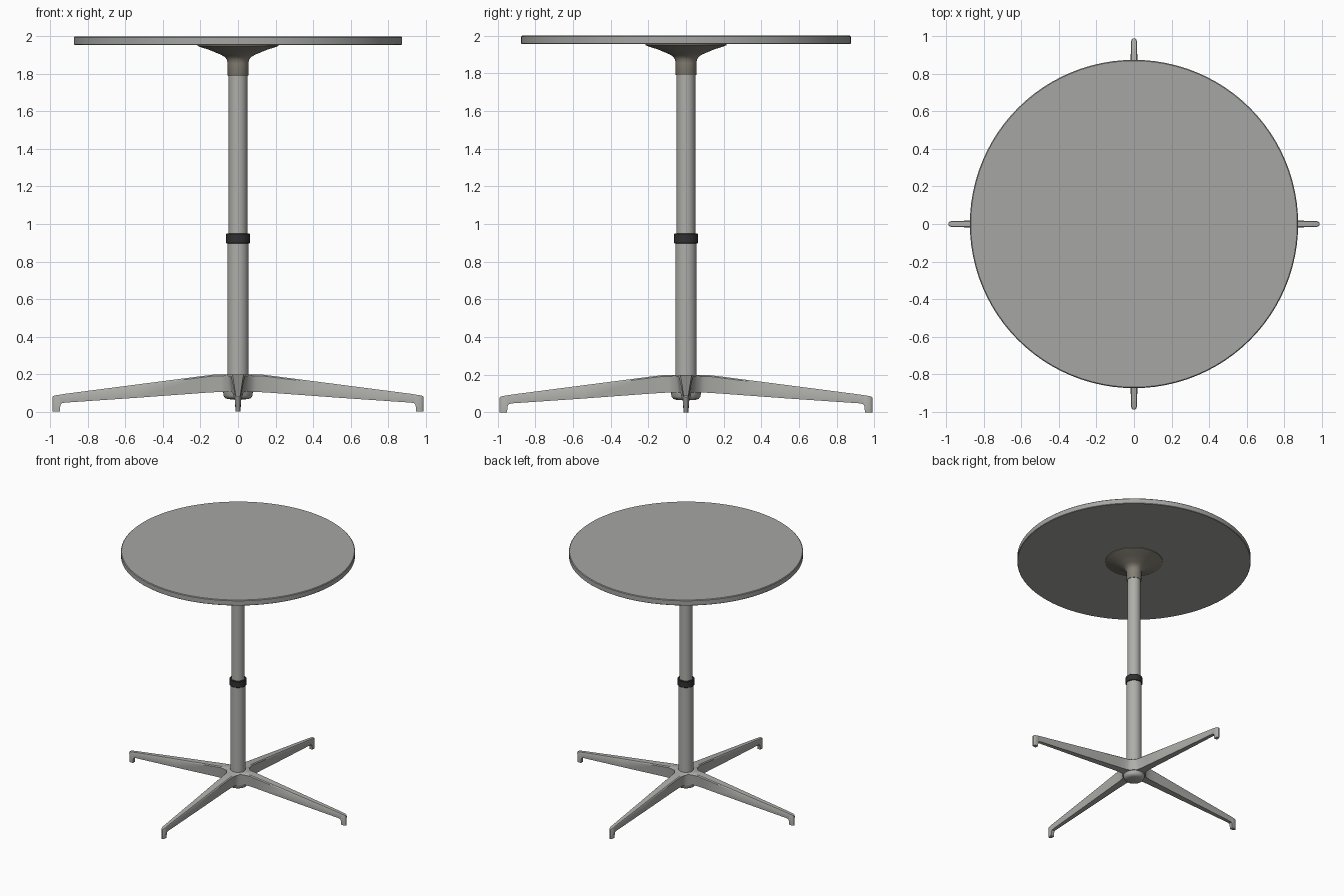
import bpy, bmesh, math

cube = bpy.data.objects.get("Cube")
if cube:
    bpy.data.objects.remove(cube, do_unlink=True)


def material(name, rgb):
    mat = bpy.data.materials.new(name)
    mat.use_nodes = True
    mat.diffuse_color = (*rgb, 1)
    mat.node_tree.nodes["Principled BSDF"].inputs["Base Color"].default_value = (*rgb, 1)
    return mat


laminate = material("grey laminate", (0.38, 0.38, 0.37))
metal = material("brushed metal", (0.42, 0.42, 0.40))
bronze = material("dull bronze", (0.24, 0.22, 0.18))
black = material("black rubber", (0.03, 0.03, 0.03))


def finish(name, bm, mat, angle=35):
    bmesh.ops.remove_doubles(bm, verts=bm.verts, dist=0.0001)
    bmesh.ops.recalc_face_normals(bm, faces=bm.faces)
    mesh = bpy.data.meshes.new(name)
    bm.to_mesh(mesh)
    bm.free()
    obj = bpy.data.objects.new(name, mesh)
    bpy.context.collection.objects.link(obj)
    mesh.materials.append(mat)
    bpy.ops.object.select_all(action="DESELECT")
    obj.select_set(True)
    bpy.context.view_layer.objects.active = obj
    bpy.ops.object.shade_smooth_by_angle(angle=math.radians(angle))
    return obj


def lathe(name, profile, mat, steps=48):
    """Spin a closed (radius, height) profile round the z axis."""
    bm = bmesh.new()
    verts = [bm.verts.new((r, 0, z)) for r, z in profile]
    edges = [bm.edges.new(pair) for pair in zip(verts, verts[1:])]
    bmesh.ops.spin(bm, geom=verts + edges, cent=(0, 0, 0), axis=(0, 0, 1),
                   angle=math.tau, steps=steps)
    return finish(name, bm, mat)


def tube(name, radius, low, high, mat, edge=0.003):
    return lathe(name, [(0, low), (radius - edge, low), (radius, low + edge),
                        (radius, high - edge), (radius - edge, high), (0, high)], mat)


# Round top and its flared support
lathe("table_top", [(0, 1.955), (0.872, 1.955), (0.875, 1.958), (0.875, 1.995),
                    (0.87, 2), (0, 2)], laminate, 96)
lathe("top_bracket", [(0, 1.79), (0.053, 1.79), (0.055, 1.793), (0.055, 1.855),
                      (0.059, 1.875), (0.07, 1.89), (0.09, 1.902), (0.15, 1.927),
                      (0.205, 1.945), (0.216, 1.95), (0.216, 1.956), (0, 1.956)], bronze)

# Telescoping column
tube("upper_post", 0.05, 0.9, 1.8, metal)
tube("lower_post", 0.057, 0.1, 0.91, metal)
tube("collar", 0.063, 0.897, 0.95, black)
lathe("hub_cap", [(0, 0.065), (0.05, 0.066), (0.068, 0.072), (0.077, 0.084),
                  (0.08, 0.11), (0, 0.11)], metal)

# Four-arm base: distance out, half width, top height, bottom height
stations = [(0, 0, 0.198, 0.105), (0.062, 0.062, 0.198, 0.105),
            (0.075, 0.052, 0.198, 0.105), (0.095, 0.044, 0.198, 0.105),
            (0.13, 0.038, 0.197, 0.103), (0.18, 0.036, 0.191, 0.1),
            (0.55, 0.026, 0.143, 0.073), (0.92, 0.017, 0.095, 0.048),
            (0.94, 0.017, 0.092, 0.044), (0.947, 0.017, 0.091, 0.034),
            (0.95, 0.017, 0.09, 0), (0.972, 0.016, 0.087, 0),
            (0.983, 0.012, 0.084, 0), (0.989, 0.005, 0.08, 0)]
bm = bmesh.new()
for k in range(4):
    c, s = round(math.cos(k * math.pi / 2)), round(math.sin(k * math.pi / 2))

    def corner(x, y, z):
        return bm.verts.new((c * x - s * y, s * x + c * y, z))

    rings = []
    for i, (x, w, top, bottom) in enumerate(stations):
        if i == 0:
            rings.append([corner(0, 0, bottom), corner(0, 0, top)])
            continue
        soft = 0.007 if i > 1 else 0
        low = w * (1 if i == 1 else 0.8)
        ring = [corner(x, -low, bottom), corner(x, -w, top - soft)]
        ring += [corner(x, -w * (0.8 if soft else 0.9), top), corner(x, w * (0.8 if soft else 0.9), top)]
        ring += [corner(x, w, top - soft), corner(x, low, bottom)]
        rings.append(ring)
    # Hub wedge, meeting its neighbours on the diagonals
    first = rings[1]
    bm.faces.new((rings[0][0], first[0], first[5]))
    bm.faces.new([rings[0][1]] + first[1:5])
    for a, b in zip(rings[1:], rings[2:]):
        for j in range(6):
            n = (j + 1) % 6
            bm.faces.new((a[j], a[n], b[n], b[j]))
    bm.faces.new(rings[-1])
finish("four_arm_base", bm, metal, 40)
